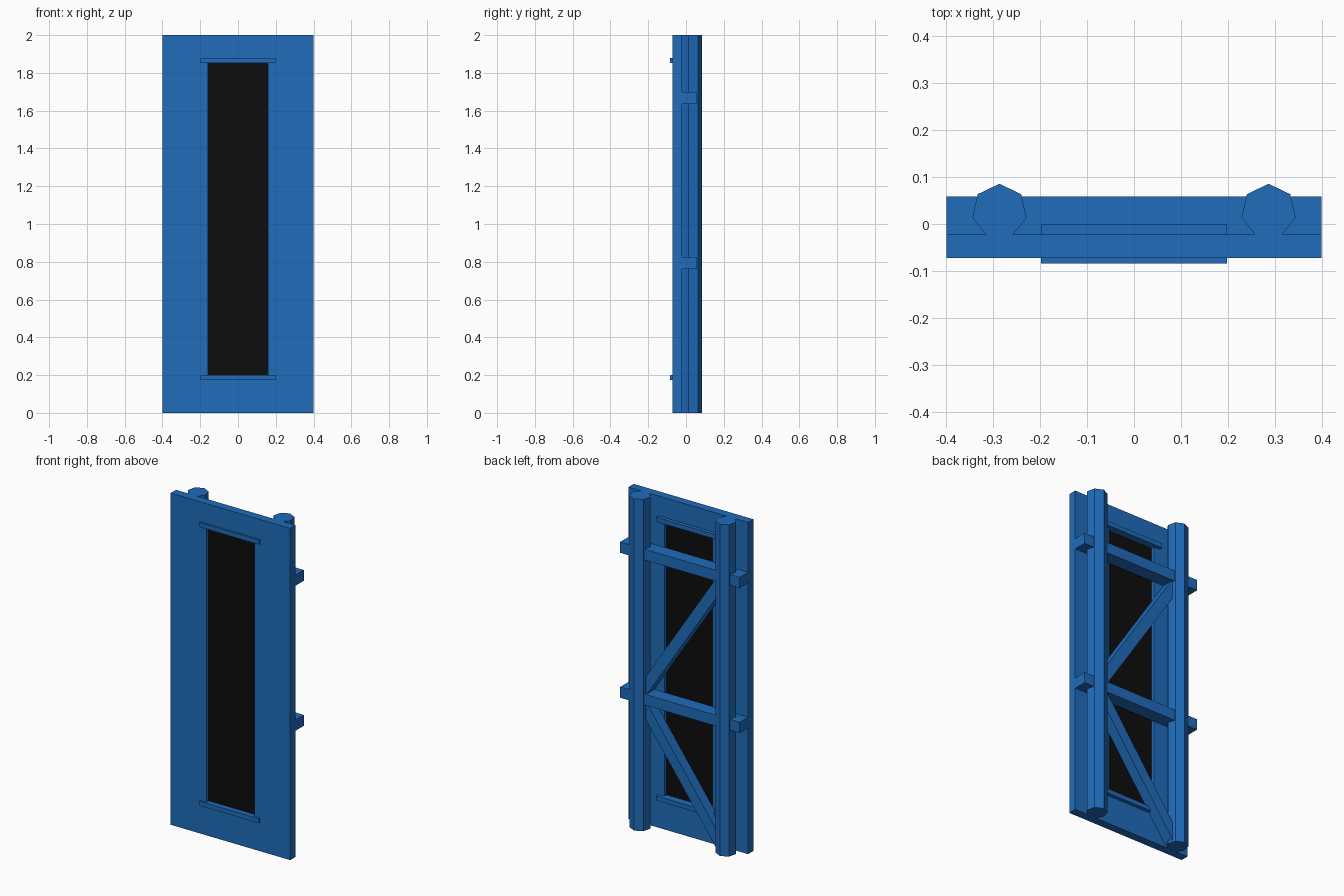
import bpy, bmesh, math
from mathutils import Matrix, Vector

if "Cube" in bpy.data.objects:
    bpy.data.objects.remove(bpy.data.objects["Cube"])


def material(name, color):
    m = bpy.data.materials.new(name)
    m.diffuse_color = (*color, 1)
    m.use_nodes = True
    m.node_tree.nodes["Principled BSDF"].inputs["Base Color"].default_value = m.diffuse_color
    return m


BLUE = material("blue_paint", (0.014, 0.15, 0.5))
BLACK = material("black_pane", (0.004, 0.004, 0.004))


def finish(name, bm, mat=BLUE):
    bmesh.ops.recalc_face_normals(bm, faces=bm.faces)
    me = bpy.data.meshes.new(name)
    bm.to_mesh(me)
    bm.free()
    me.materials.append(mat)
    ob = bpy.data.objects.new(name, me)
    bpy.context.collection.objects.link(ob)
    return ob


def box(name, x, y, z, mat=BLUE):
    lo, hi = Vector((x[0], y[0], z[0])), Vector((x[1], y[1], z[1]))
    bm = bmesh.new()
    bmesh.ops.create_cube(bm, size=1, matrix=Matrix.Translation((lo + hi) / 2)
                          @ Matrix.Diagonal((*(hi - lo), 1)))
    return finish(name, bm, mat)


def brace(name, a, b, y, width):
    """Square beam in the xz plane running from a to b."""
    a, b = Vector((a[0], sum(y) / 2, a[1])), Vector((b[0], sum(y) / 2, b[1]))
    d = b - a
    ob = box(name, (-width / 2, width / 2), (-(y[1] - y[0]) / 2, (y[1] - y[0]) / 2),
             (-d.length / 2, d.length / 2))
    ob.location = (a + b) / 2
    ob.rotation_euler = (0, math.atan2(d.x, d.z), 0)


W, FRONT, BACK = 0.3985, -0.072, -0.022
HOLE_X, HOLE_Z = 0.16, (0.19, 1.862)

# Front panel: rectangular ring extruded to thickness
bm = bmesh.new()
outer = [bm.verts.new((x, FRONT, z)) for x, z in ((-W, 0), (W, 0), (W, 2), (-W, 2))]
inner = [bm.verts.new((x, FRONT, z)) for x, z in
         ((-HOLE_X, HOLE_Z[0]), (HOLE_X, HOLE_Z[0]), (HOLE_X, HOLE_Z[1]), (-HOLE_X, HOLE_Z[1]))]
for i in range(4):
    j = (i + 1) % 4
    bm.faces.new((outer[i], outer[j], inner[j], inner[i]))
ext = bmesh.ops.extrude_face_region(bm, geom=bm.faces[:], use_keep_orig=True)
bmesh.ops.translate(bm, vec=(0, BACK - FRONT, 0),
                    verts=[v for v in ext["geom"] if isinstance(v, bmesh.types.BMVert)])
finish("panel", bm)

# Dark pane recessed in the opening
box("pane", (-HOLE_X, HOLE_X), (-0.051, -0.043), HOLE_Z, BLACK)

# Trim strips passing through the panel above and below the pane
for name, z in (("lower_trim", (0.173, 0.2)), ("upper_trim", (1.853, 1.88))):
    box(name, (-0.198, 0.198), (-0.0835, 0.0), z)

# Seven-sided posts
for name, x in (("left_post", -0.286), ("right_post", 0.286)):
    bm = bmesh.new()
    ring = [bm.verts.new((x + 0.059 * math.cos(t), 0.0265 + 0.059 * math.sin(t), 0))
            for t in (math.pi / 2 + i * math.tau / 7 for i in range(7))]
    base = bm.faces.new(ring)
    top = bmesh.ops.extrude_face_region(bm, geom=[base], use_keep_orig=True)
    bmesh.ops.translate(bm, vec=(0, 0, 2),
                        verts=[v for v in top["geom"] if isinstance(v, bmesh.types.BMVert)])
    finish(name, bm)

# Horizontal rails
for name, z in (("lower_rail", 0.793), ("upper_rail", 1.667)):
    box(name, (-W, W), (BACK - 0.003, 0.058), (z - 0.0325, z + 0.0325))

# Diagonal braces
brace("upper_brace", (0.275, 0.81), (-0.275, 1.65), (-0.02, 0.045), 0.065)
brace("lower_brace", (0.275, 0.775), (-0.265, 0.03), (-0.02, 0.045), 0.065)
